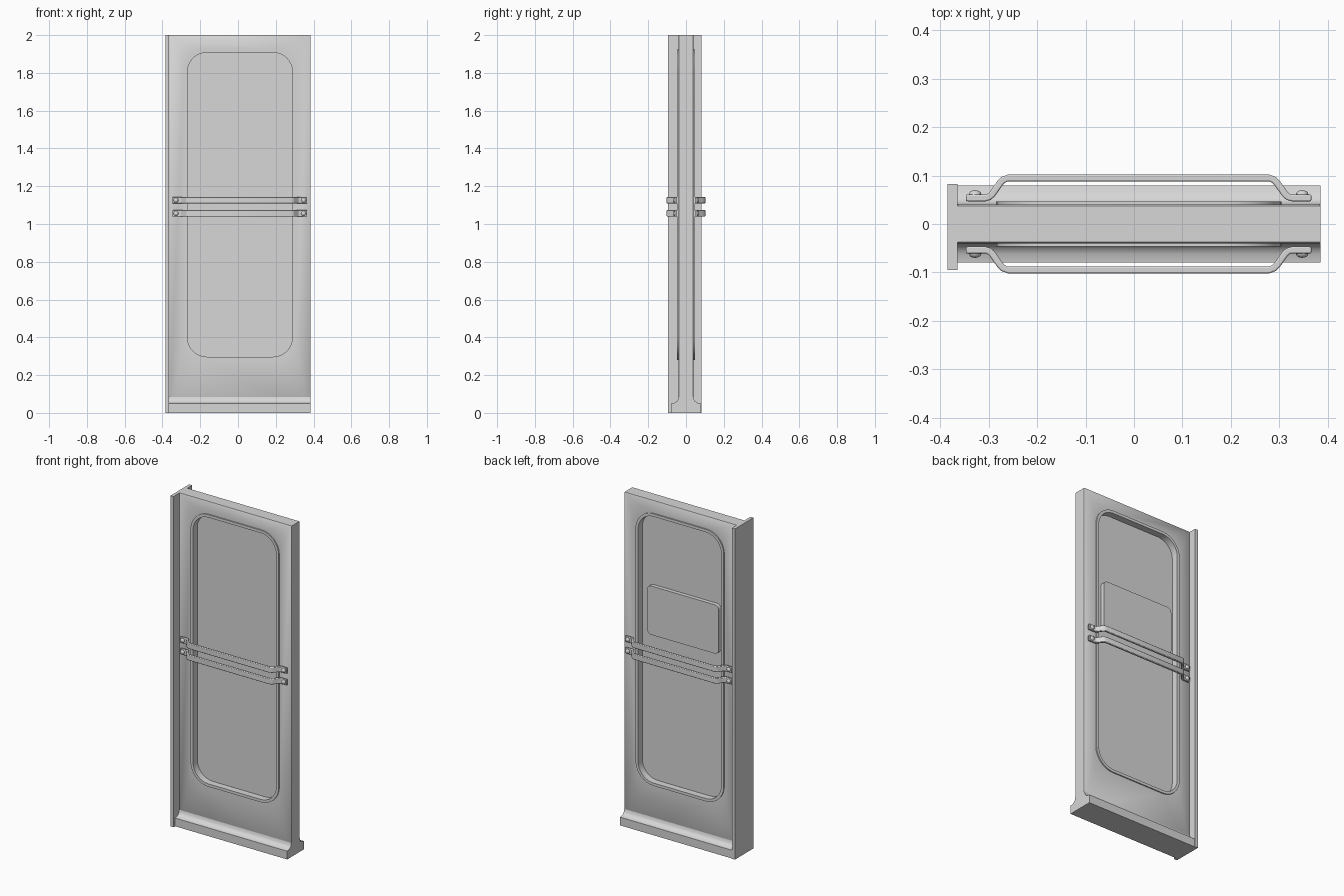
import bpy, bmesh, math
from mathutils import Vector

if "Cube" in bpy.data.objects:
    bpy.data.objects.remove(bpy.data.objects["Cube"])

grey = bpy.data.materials.new("light_grey")
grey.diffuse_color = (0.68, 0.68, 0.68, 1)
grey.use_nodes = True
grey.node_tree.nodes["Principled BSDF"].inputs["Base Color"].default_value = grey.diffuse_color


def finish(name, bm, angle=30, bevel=0):
    bmesh.ops.recalc_face_normals(bm, faces=bm.faces)
    me = bpy.data.meshes.new(name)
    bm.to_mesh(me)
    bm.free()
    ob = bpy.data.objects.new(name, me)
    bpy.context.collection.objects.link(ob)
    me.materials.append(grey)
    if bevel:
        m = ob.modifiers.new("bevel", 'BEVEL')
        m.width, m.segments = bevel, 2
    bpy.ops.object.select_all(action='DESELECT')
    ob.select_set(True)
    bpy.context.view_layer.objects.active = ob
    bpy.ops.object.shade_smooth_by_angle(angle=math.radians(angle))
    return ob


def box(name, x0, x1, y0, y1, z0, z1):
    bm = bmesh.new()
    bmesh.ops.create_cube(bm, size=1)
    for v in bm.verts:
        v.co = ((x0 + x1) / 2 + v.co.x * (x1 - x0),
                (y0 + y1) / 2 + v.co.y * (y1 - y0),
                (z0 + z1) / 2 + v.co.z * (z1 - z0))
    return finish(name, bm)


def rounded(x0, x1, z0, z1, r, n=8):
    """Rounded rectangle in x, z; n + 1 points per corner."""
    pts = []
    for k, (cx, cz) in enumerate([(x1 - r, z1 - r), (x0 + r, z1 - r),
                                  (x0 + r, z0 + r), (x1 - r, z0 + r)]):
        for i in range(n + 1):
            a = math.pi / 2 * (k + i / n)
            pts.append((cx + r * math.cos(a), cz + r * math.sin(a)))
    return pts


def loop(bm, pts, y):
    return [bm.verts.new((x, y, z)) for x, z in pts]


def bridge(bm, a, b):
    n = len(a)
    return [bm.faces.new((a[i], a[(i + 1) % n], b[(i + 1) % n], b[i])) for i in range(n)]


# Door slab with a rounded window opening and softened face edges
X0, X1, H = -0.365, 0.385, 2.0
N = 8
opening = rounded(-0.285, 0.305, 0.28, 1.925, 0.12, N)


def corners(d):
    return [(X1 - d, H - d), (X0 + d, H - d), (X0 + d, d), (X1 - d, d)]


bm = bmesh.new()
rims, holes = [], []
for s in (-1, 1):
    rim = loop(bm, corners(0), s * 0.037)
    edge = loop(bm, corners(0.003), s * 0.04)
    hole = loop(bm, opening, s * 0.04)
    bridge(bm, rim, edge)
    for i in range(len(hole)):
        j = (i + 1) % len(hole)
        a, b = edge[i // (N + 1)], edge[j // (N + 1)]
        bm.faces.new((hole[i], hole[j], a) if a is b else (hole[i], hole[j], b, a))
    rims.append(rim)
    holes.append(hole)
bridge(bm, *rims)
bridge(bm, *holes)
slab = finish("door_slab", bm, 46)
# keep the narrow sides flat while the faces blend into their softened edges
for e in slab.data.edges:
    a, b = (slab.data.vertices[i].co for i in e.vertices)
    if abs(abs(a.y) - 0.037) < 1e-4 and abs(a.y - b.y) < 1e-4:
        e.use_edge_sharp = True

# Window seal: a ring standing slightly proud on both faces
bm = bmesh.new()
inner = rounded(-0.268, 0.288, 0.297, 1.908, 0.103, N)
rings = [loop(bm, p, y) for p, y in
         ((opening, -0.047), (opening, 0.047), (inner, 0.047), (inner, -0.047))]
for i in range(4):
    bridge(bm, rings[i], rings[(i + 1) % 4])
finish("window_seal", bm)


def plate(name, pts, y0, y1, bevel=0):
    bm = bmesh.new()
    a, b = loop(bm, pts, y0), loop(bm, pts, y1)
    bridge(bm, a, b)
    bm.faces.new(a)
    bm.faces.new(b)
    return finish(name, bm, 30, bevel)


plate("window_pane", rounded(-0.28, 0.30, 0.285, 1.92, 0.115, N), -0.006, 0.006)
plate("back_notice_plate", rounded(-0.24, 0.24, 1.18, 1.475, 0.028, 6), 0.004, 0.03)

# Edge flange along the left side
box("side_flange", -0.385, X0, -0.095, 0.083, 0, H)

# Flared foot of the door
half = [(0.08, 0), (0.08, 0.05), (0.062, 0.053), (0.05, 0.06), (0.043, 0.07), (0.04, 0.085)]
profile = half + [(-y, z) for y, z in reversed(half)]
bm = bmesh.new()
ends = [[bm.verts.new((x, y, z)) for y, z in profile] for x in (X0, X1)]
bridge(bm, *ends)
for e in ends:
    bm.faces.new(e)
finish("door_foot", bm, 40)

# Push rails: two cranked flat bars on each face, with bolts
CX = 0.0095
arm = [(0.357, 0.054), (0.316, 0.054), (0.309, 0.056), (0.303, 0.061),
       (0.286, 0.085), (0.280, 0.091), (0.270, 0.095)]
path = [Vector((-x, y)) for x, y in arm] + [Vector(p) for p in reversed(arm)]


def rail(side, z, name):
    bm = bmesh.new()
    sections = []
    for i, p in enumerate(path):
        t = (path[min(i + 1, len(path) - 1)] - path[max(i - 1, 0)]).normalized()
        n = Vector((-t.y, t.x)) * 0.007
        sections.append([bm.verts.new((CX + q.x, side * q.y, z + h)) for q, h in
                         ((p - n, -0.017), (p + n, -0.017), (p + n, 0.017), (p - n, 0.017))])
    for a, b in zip(sections, sections[1:]):
        bridge(bm, a, b)
    bm.faces.new(sections[0])
    bm.faces.new(sections[-1])
    finish(name, bm, 30, 0.003)
    # domed bolt heads
    for x in (-0.338, 0.338):
        bm = bmesh.new()
        bmesh.ops.create_uvsphere(bm, u_segments=16, v_segments=8, radius=1)
        for v in bm.verts:
            v.co = (CX + x + v.co.x * 0.013, side * (0.061 + v.co.z * 0.009),
                    z + v.co.y * 0.013)
        finish(name + "_bolt", bm)


for side, face in ((-1, "front"), (1, "back")):
    rail(side, 1.126, face + "_upper_rail")
    rail(side, 1.056, face + "_lower_rail")
